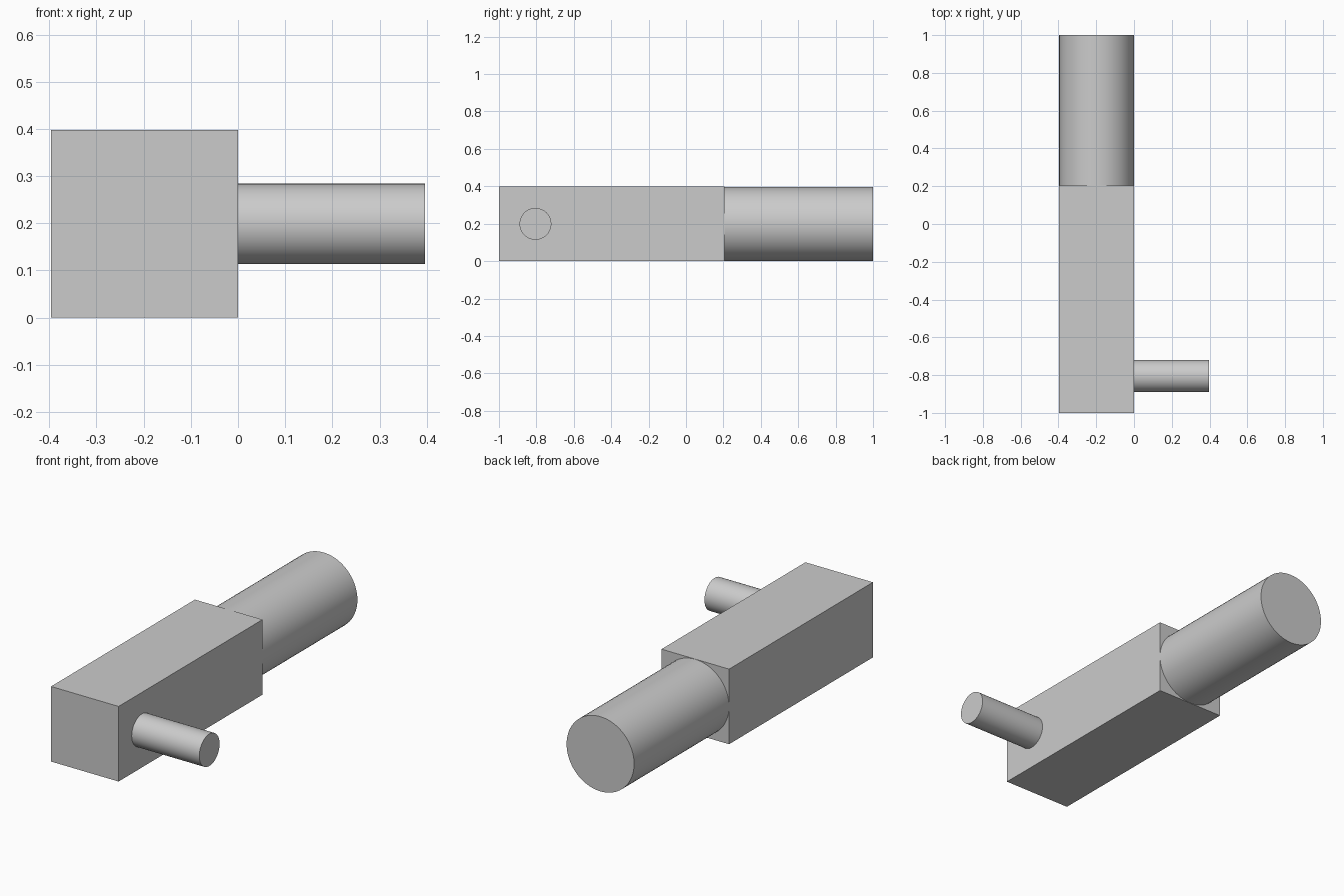
import bpy
from math import radians

cube = bpy.data.objects.get("Cube")
if cube:
    bpy.data.objects.remove(cube, do_unlink=True)

# Single plain grey finish
GREY = (0.6, 0.6, 0.6, 1)
grey = bpy.data.materials.new("plain_grey")
grey.use_nodes = True
grey.diffuse_color = GREY
grey.node_tree.nodes["Principled BSDF"].inputs["Base Color"].default_value = GREY

WIDTH, HEIGHT = 0.396, 0.398
MID_X, MID_Z = -WIDTH / 2, HEIGHT / 2
JOINT_Y = 0.205


def finish(name):
    obj = bpy.context.object
    obj.name = name
    obj.data.materials.append(grey)
    return obj


def rod(name, radius, length, location, rotation):
    bpy.ops.mesh.primitive_cylinder_add(
        vertices=64, radius=radius, depth=length,
        location=location, rotation=rotation)
    bpy.ops.object.shade_smooth_by_angle(angle=radians(30))
    return finish(name)


# Square body
bpy.ops.mesh.primitive_cube_add(size=1, location=(MID_X, (JOINT_Y - 1) / 2, MID_Z))
body = finish("square_body")
body.scale = (WIDTH, JOINT_Y + 1, HEIGHT)

# Round shaft running back from the body
rod("rear_shaft", WIDTH / 2, 1 - JOINT_Y,
    (MID_X, (1 + JOINT_Y) / 2, MID_Z), (radians(90), 0, 0))

# Small peg on the left side, near the front
rod("side_peg", 0.085, WIDTH, (WIDTH / 2, -0.805, MID_Z), (0, radians(90), 0))
